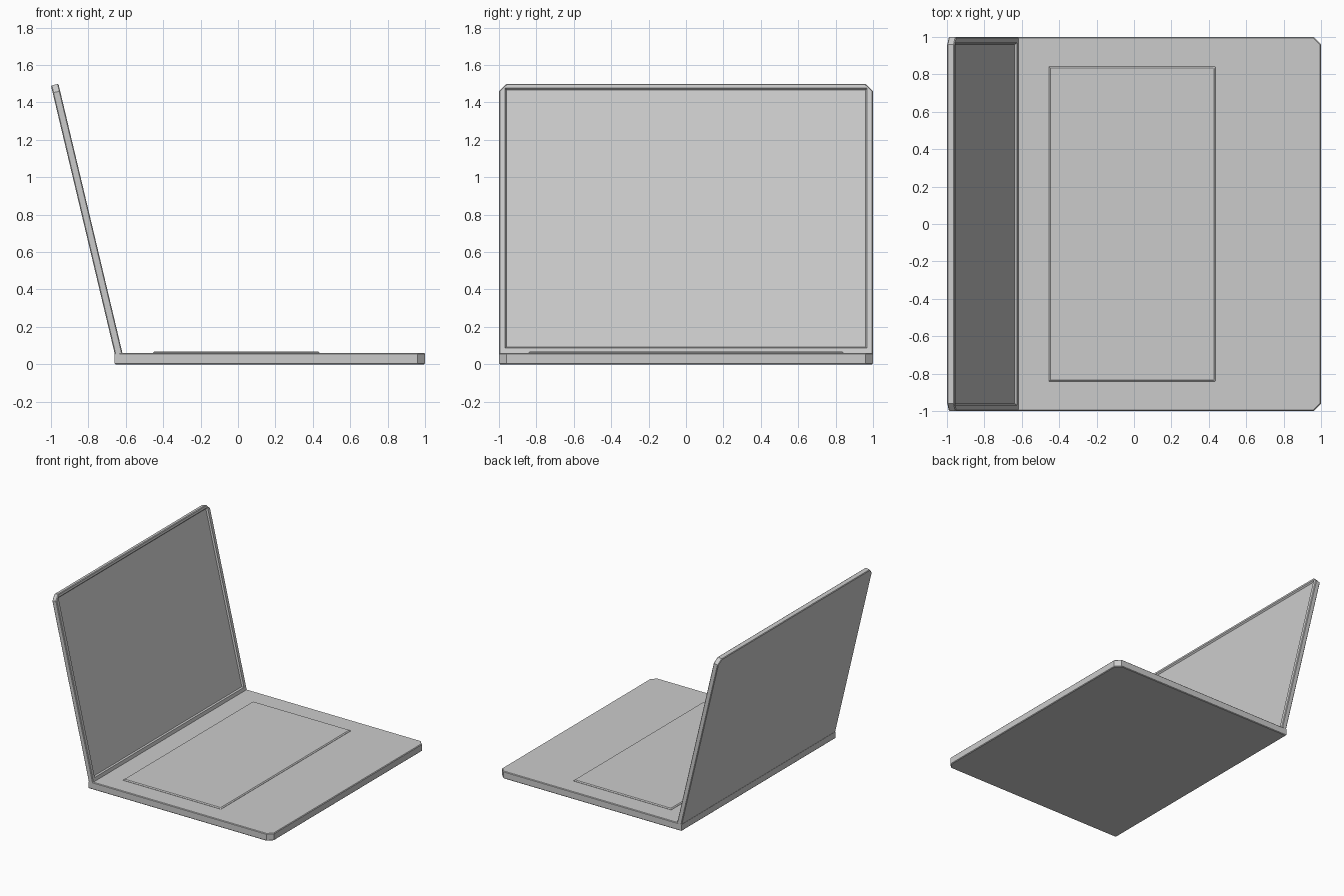
import bpy, bmesh
from mathutils import Vector

if "Cube" in bpy.data.objects:
    bpy.data.objects.remove(bpy.data.objects["Cube"])


def outline(a0, a1, half, chamfer):
    """Rectangle along a, +-half in y, with chamfered corners on the a1 end."""
    pts = [(a0, -half), (a1 - chamfer, -half), (a1, -half + chamfer)]
    return pts + [(a, -y) for a, y in reversed(pts)]


def loft(name, rings, origin, a_axis, h_axis):
    """Skin stacked outlines: each ring is (a0, a1, half, chamfer, height)."""
    origin, a_axis, h_axis = Vector(origin), Vector(a_axis), Vector(h_axis)
    bm = bmesh.new()
    loops = []
    for *shape, h in rings:
        loops.append([bm.verts.new(origin + a_axis * a + Vector((0, y, 0)) + h_axis * h)
                      for a, y in outline(*shape)])
    for lo, hi in zip(loops, loops[1:]):
        for i in range(len(lo)):
            j = (i + 1) % len(lo)
            bm.faces.new((lo[i], lo[j], hi[j], hi[i]))
    bm.faces.new(loops[0])
    bm.faces.new(loops[-1])
    bmesh.ops.recalc_face_normals(bm, faces=bm.faces)
    mesh = bpy.data.meshes.new(name)
    bm.to_mesh(mesh)
    bm.free()
    obj = bpy.data.objects.new(name, mesh)
    bpy.context.collection.objects.link(obj)
    return obj


E = 0.005  # small edge bevel
X, Z = (1, 0, 0), (0, 0, 1)

# Base slab with chamfered front corners
loft("base", [
    (-0.66 + E, 1 - E, 1 - E, 0.037, 0),
    (-0.66, 1, 1, 0.04, E),
    (-0.66, 1, 1, 0.04, 0.06 - E),
    (-0.66 + E, 1 - E, 1 - E, 0.037, 0.06),
], (0, 0, 0), X, Z)

# Raised keyboard panel
loft("keyboard_panel", [
    (-0.455, 0.435, 0.842, 0.002, 0.055),
    (-0.455, 0.435, 0.842, 0.002, 0.062),
    (-0.447, 0.427, 0.834, 0.002, 0.069),
], (0, 0, 0), X, Z)

# Tilted lid, its last rings forming the recessed screen
up = Vector((-0.34, 0, 1.43)).normalized()
out = Vector((up.z, 0, -up.x))
T = 0.041
loft("screen_lid", [
    (-0.01, 1.47 - E, 1 - E, 0.037, 0),
    (-0.01, 1.47, 1, 0.04, E),
    (-0.01, 1.47, 1, 0.04, T - E),
    (-0.01, 1.47 - E, 1 - E, 0.037, T),
    (0.018, 1.447, 0.968, 0.002, T),
    (0.026, 1.439, 0.960, 0.002, T - 0.012),
], (-0.66, 0, 0.06), up, out)
